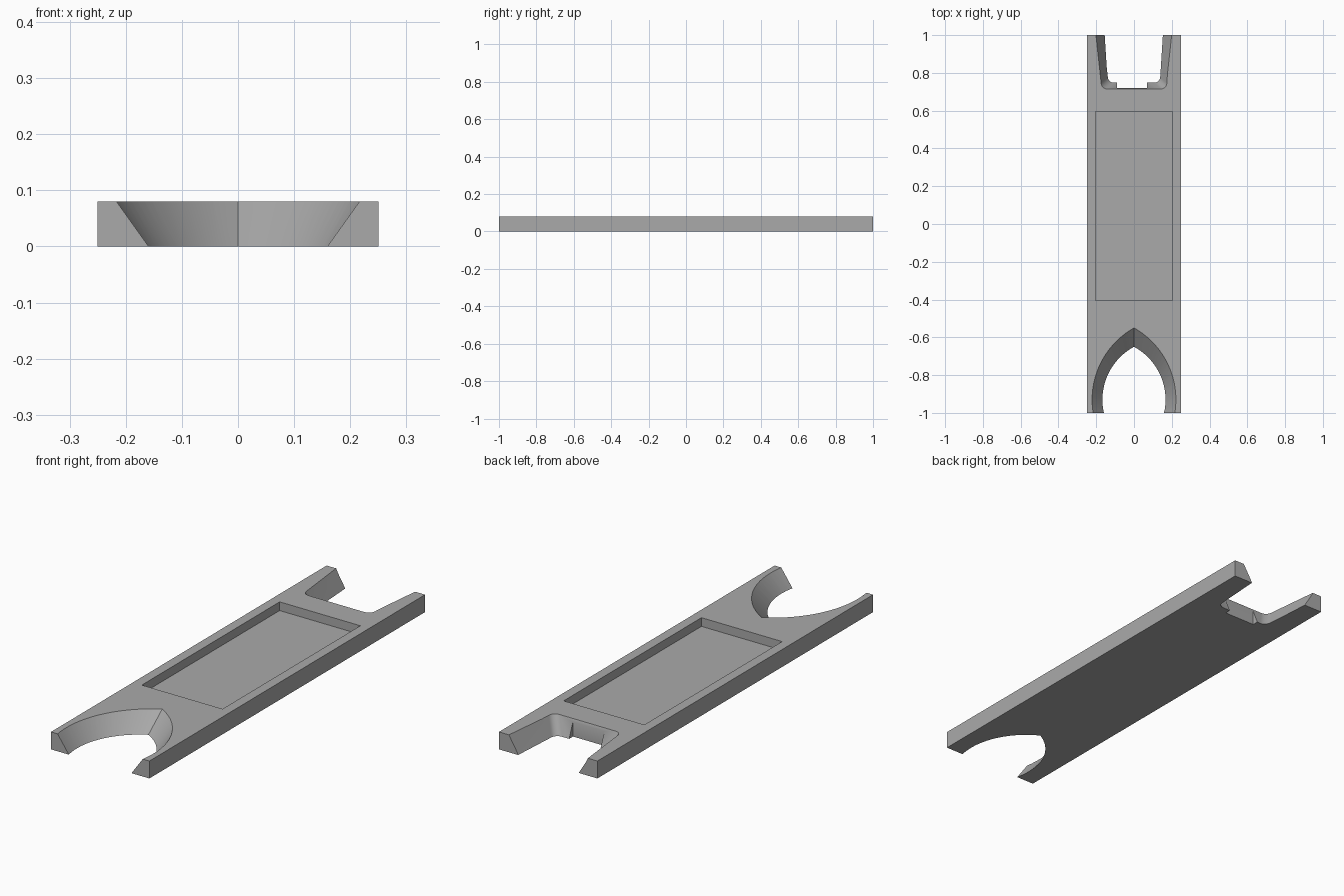
import bpy, bmesh
from math import sin, cos, asin, radians

cube = bpy.data.objects.get("Cube")
if cube:
    bpy.data.objects.remove(cube, do_unlink=True)

HEIGHT = 0.08
grey = bpy.data.materials.new("plain grey")
grey.use_nodes = True
grey.diffuse_color = (0.4, 0.4, 0.4, 1)
grey.node_tree.nodes["Principled BSDF"].inputs["Base Color"].default_value = (0.4, 0.4, 0.4, 1)


def loft(name, bottom, top, z0=0.0, z1=HEIGHT, extend=0.0):
    """Solid between two matching outlines, optionally continued past both ends."""
    bm = bmesh.new()
    rings = []
    for t in (-extend, 1 + extend):
        rings.append([bm.verts.new((a[0] + (b[0] - a[0]) * t,
                                    a[1] + (b[1] - a[1]) * t,
                                    z0 + (z1 - z0) * t)) for a, b in zip(bottom, top)])
    low, high = rings
    n = len(low)
    bm.faces.new(low[::-1])
    bm.faces.new(high)
    for i in range(n):
        j = (i + 1) % n
        bm.faces.new((low[i], low[j], high[j], high[i]))
    bmesh.ops.recalc_face_normals(bm, faces=bm.faces)
    mesh = bpy.data.meshes.new(name)
    bm.to_mesh(mesh)
    bm.free()
    mesh.materials.append(grey)
    obj = bpy.data.objects.new(name, mesh)
    bpy.context.collection.objects.link(obj)
    return obj


def rectangle(x0, x1, y0, y1):
    return [(x0, y0), (x1, y0), (x1, y1), (x0, y1)]


def mirrored(half):
    """Close a right-hand outline with its left-hand mirror image."""
    return half + [(-x, y) for x, y in reversed(half) if abs(x) > 1e-6]


def pointed_arch(width, apex, spring=-0.93, steps=20):
    """Two arcs meeting at a point, open past the front edge."""
    rise = apex - spring
    centre = (width ** 2 - rise ** 2) / (2 * width)
    radius = width - centre
    start, end = -asin(0.07 / radius), asin(rise / radius)
    half = [(centre + radius * cos(start), -1.1)]
    for i in range(steps + 1):
        a = start + (end - start) * i / steps
        half.append((centre + radius * cos(a), spring + radius * sin(a)))
    half[-1] = (0, apex)
    return mirrored(half)


def rounded_slot(mouth, inner, floor, r=0.032, steps=6):
    """Slightly tapered slot with round corners, open past the back edge."""
    half = [(mouth + (mouth - inner) * 0.4, 1.1)]
    for i in range(steps + 1):
        a = radians(90 * i / steps)
        half.append((inner - r + r * cos(a), floor + r - r * sin(a)))
    return mirrored(half)


# Flat body
plate = rectangle(-0.25, 0.25, -1, 1)
body = loft("body", plate, plate)

# Cutters: front arch, back slot, small slot step and top recess
step = rectangle(-0.09, 0.07, 0.72, 1.1)
recess = rectangle(-0.205, 0.205, -0.405, 0.595)
cutters = [
    loft("front_arch_cutter", pointed_arch(0.167, -0.65), pointed_arch(0.222, -0.55), extend=0.2),
    loft("back_slot_cutter", rounded_slot(0.155, 0.139, 0.748), rounded_slot(0.2, 0.174, 0.715), extend=0.2),
    loft("slot_step_cutter", step, step, -0.03, HEIGHT + 0.03),
    loft("recess_cutter", recess, recess, 0.04, HEIGHT + 0.03),
]
bpy.context.view_layer.objects.active = body
for cutter in cutters:
    cut = body.modifiers.new(cutter.name, "BOOLEAN")
    cut.operation = "DIFFERENCE"
    cut.solver = "EXACT"
    cut.object = cutter
    bpy.ops.object.modifier_apply(modifier=cut.name)
    bpy.data.objects.remove(cutter, do_unlink=True)

bpy.ops.object.select_all(action="DESELECT")
body.select_set(True)
bpy.ops.object.shade_smooth_by_angle(angle=radians(30))
